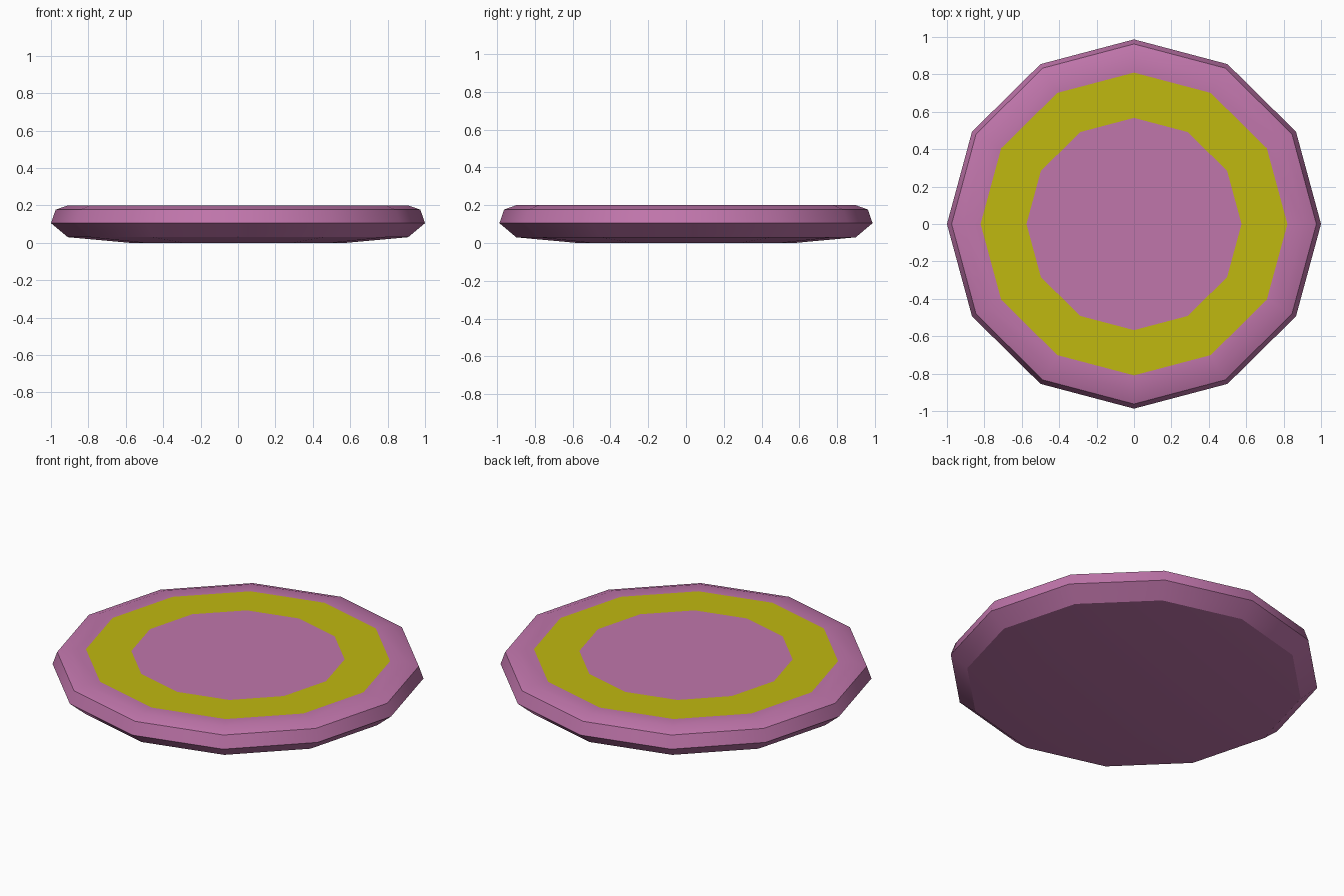
import bpy, bmesh
from math import cos, sin, pi, radians

if "Cube" in bpy.data.objects:
    bpy.data.objects.remove(bpy.data.objects["Cube"])

SIDES = 12
Y_SCALE = 0.987


def material(name, color):
    mat = bpy.data.materials.new(name)
    mat.diffuse_color = (*color, 1)
    mat.use_nodes = True
    mat.node_tree.nodes["Principled BSDF"].inputs["Base Color"].default_value = mat.diffuse_color
    return mat


# Profile (radius, height) from the underside up to the inner edge of the ring
profile = [(0.58, 0.0), (0.91, 0.03), (1.0, 0.105), (0.975, 0.177),
           (0.91, 0.2), (0.82, 0.2), (0.575, 0.2)]

bm = bmesh.new()
rings = [[bm.verts.new((r * cos(2 * pi * i / SIDES),
                        r * sin(2 * pi * i / SIDES) * Y_SCALE, z))
          for i in range(SIDES)] for r, z in profile]

# Walls between neighbouring rings; the last band is the coloured ring
for k, (low, high) in enumerate(zip(rings, rings[1:])):
    for i in range(SIDES):
        j = (i + 1) % SIDES
        face = bm.faces.new((low[i], low[j], high[j], high[i]))
        face.material_index = int(k == len(profile) - 2)

# Flat underside and flat centre
bm.faces.new(rings[0][::-1])
bm.faces.new(rings[-1])

mesh = bpy.data.meshes.new("plate")
bm.to_mesh(mesh)
bm.free()
mesh.materials.append(material("pink", (0.53, 0.18, 0.41)))
mesh.materials.append(material("yellow", (0.53, 0.48, 0.005)))

plate = bpy.data.objects.new("plate", mesh)
bpy.context.collection.objects.link(plate)
bpy.context.view_layer.objects.active = plate
plate.select_set(True)
bpy.ops.object.shade_smooth_by_angle(angle=radians(35))
